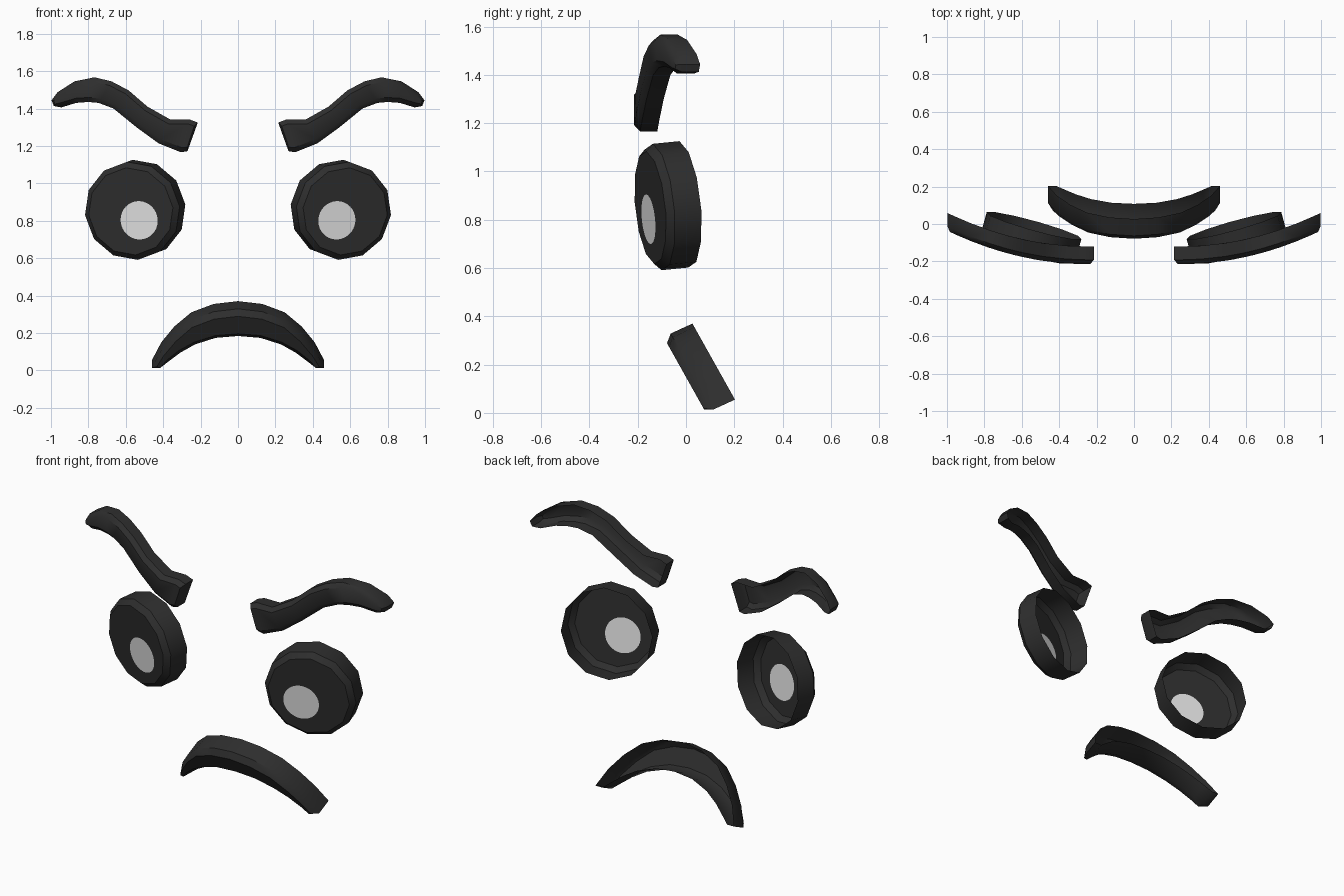
import bpy, bmesh, math
from mathutils import Matrix, Vector

if "Cube" in bpy.data.objects:
    bpy.data.objects.remove(bpy.data.objects["Cube"])


def material(name, c):
    m = bpy.data.materials.new(name)
    m.diffuse_color = (c, c, c, 1)
    m.use_nodes = True
    m.node_tree.nodes["Principled BSDF"].inputs["Base Color"].default_value = m.diffuse_color
    return m


DARK = material("charcoal", 0.027)
LIGHT = material("pale_grey", 0.78)


def finish(name, bm, angle):
    bmesh.ops.recalc_face_normals(bm, faces=bm.faces)
    # open-backed shells: make sure the front looks towards -y
    front = min(bm.faces, key=lambda f: f.calc_center_median().y - abs(f.normal.y))
    if front.normal.y > 0:
        bmesh.ops.reverse_faces(bm, faces=bm.faces)
    me = bpy.data.meshes.new(name)
    bm.to_mesh(me)
    bm.free()
    ob = bpy.data.objects.new(name, me)
    bpy.context.collection.objects.link(ob)
    me.materials.append(DARK)
    me.materials.append(LIGHT)
    bpy.ops.object.select_all(action='DESELECT')
    ob.select_set(True)
    bpy.context.view_layer.objects.active = ob
    bpy.ops.object.shade_smooth_by_angle(angle=math.radians(angle))


def loft(bm, a, b):
    n = len(a)
    for i in range(n):
        bm.faces.new((a[i], a[(i + 1) % n], b[(i + 1) % n], b[i]))


def band(name, top, bottom, front_y, depth, inset, side=1):
    """Open-backed strip: bevelled front face plus walls running back."""
    bm = bmesh.new()
    T = [Vector((x, front_y(x, z), z)) for x, z in top]
    B = [Vector((x, front_y(x, z), z)) for x, z in bottom]
    n = len(T)

    def ring(ts, bs, off):
        pts = [p + off for p in ts + bs[::-1]]
        return [bm.verts.new((p.x * side, p.y, p.z)) for p in pts]

    # inset outline for the front face
    Ti, Bi = [], []
    for t, b in zip(T, B):
        d = (b - t).normalized() * min(inset, (b - t).length * 0.3)
        Ti.append(t + d)
        Bi.append(b - d)
    for L in (Ti, Bi):
        L[0] = L[0].lerp(L[1], 0.25)
        L[-1] = L[-1].lerp(L[-2], 0.25)
    back = ring(T, B, depth)
    mid = ring(T, B, depth * 0.25)
    front = ring(Ti, Bi, depth * 0)
    loft(bm, back, mid)
    loft(bm, mid, front)
    for i in range(n - 1):
        bm.faces.new((front[i], front[i + 1], front[2 * n - 2 - i], front[2 * n - 1 - i]))
    finish(name, bm, 42)


def eye(name, side):
    """Twelve-sided open-backed cup with a round pupil cut in its face."""
    bm = bmesh.new()
    M = (Matrix.Translation((0.573, -0.148, 0.85))
         @ Matrix.Rotation(math.radians(15.5), 4, 'Z')
         @ Matrix.Rotation(math.radians(5.5), 4, 'X'))

    def ring(n, r, d, u=0, v=0):
        vs = []
        for i in range(n):
            a = 2 * math.pi * i / n - math.radians(5)
            p = M @ Vector((u + r * math.cos(a), d, v + r * math.sin(a)))
            vs.append(bm.verts.new((p.x * side, p.y, p.z)))
        return vs

    back = ring(12, 0.264, 0.145)
    mid = ring(12, 0.264, 0.03)
    front = ring(12, 0.235, 0)
    pupil = ring(36, 0.103, 0, -0.045, -0.048)
    loft(bm, back, mid)
    loft(bm, mid, front)
    for i in range(12):
        for k in range(3):
            bm.faces.new((front[i], pupil[3 * i + k], pupil[(3 * i + k + 1) % 36]))
        bm.faces.new((front[i], pupil[(3 * i + 3) % 36], front[(i + 1) % 12]))
    bm.faces.new(pupil).material_index = 1
    finish(name, bm, 42)


# brows and eyes, mirrored
brow_top = [(.215, 1.325), (.26, 1.342), (.36, 1.34), (.484, 1.41), (.585, 1.497),
            (.676, 1.545), (.767, 1.567), (.874, 1.545), (.965, 1.487), (.997, 1.444)]
brow_bottom = [(.27, 1.172), (.305, 1.166), (.425, 1.214), (.543, 1.30), (.666, 1.40),
               (.745, 1.43), (.80, 1.435), (.865, 1.43), (.944, 1.406), (.985, 1.413)]
for side, label in ((1, "right"), (-1, "left")):
    band("brow_" + label, brow_top, brow_bottom,
         lambda x, z: -0.215 + 0.32 * max(0, x - 0.25) ** 2,
         Vector((0, 0.095, 0)), 0.025, side)
    eye("eye_" + label, side)

# down-turned mouth on a leaning plane
half_top = [(0, .315), (.13, .30), (.25, .255), (.34, .18), (.41, .095), (.46, 0.0)]
half_bottom = [(0, .17), (.12, .16), (.23, .125), (.31, .08), (.37, .035), (.415, 0.0)]


def both(h):
    return [(-x, z) for x, z in h[:0:-1]] + h


band("mouth", both(half_top), both(half_bottom),
     lambda x, z: -0.085 + (0.30 - z) * 0.56, Vector((0, 0.12, 0.055)), 0.03)
